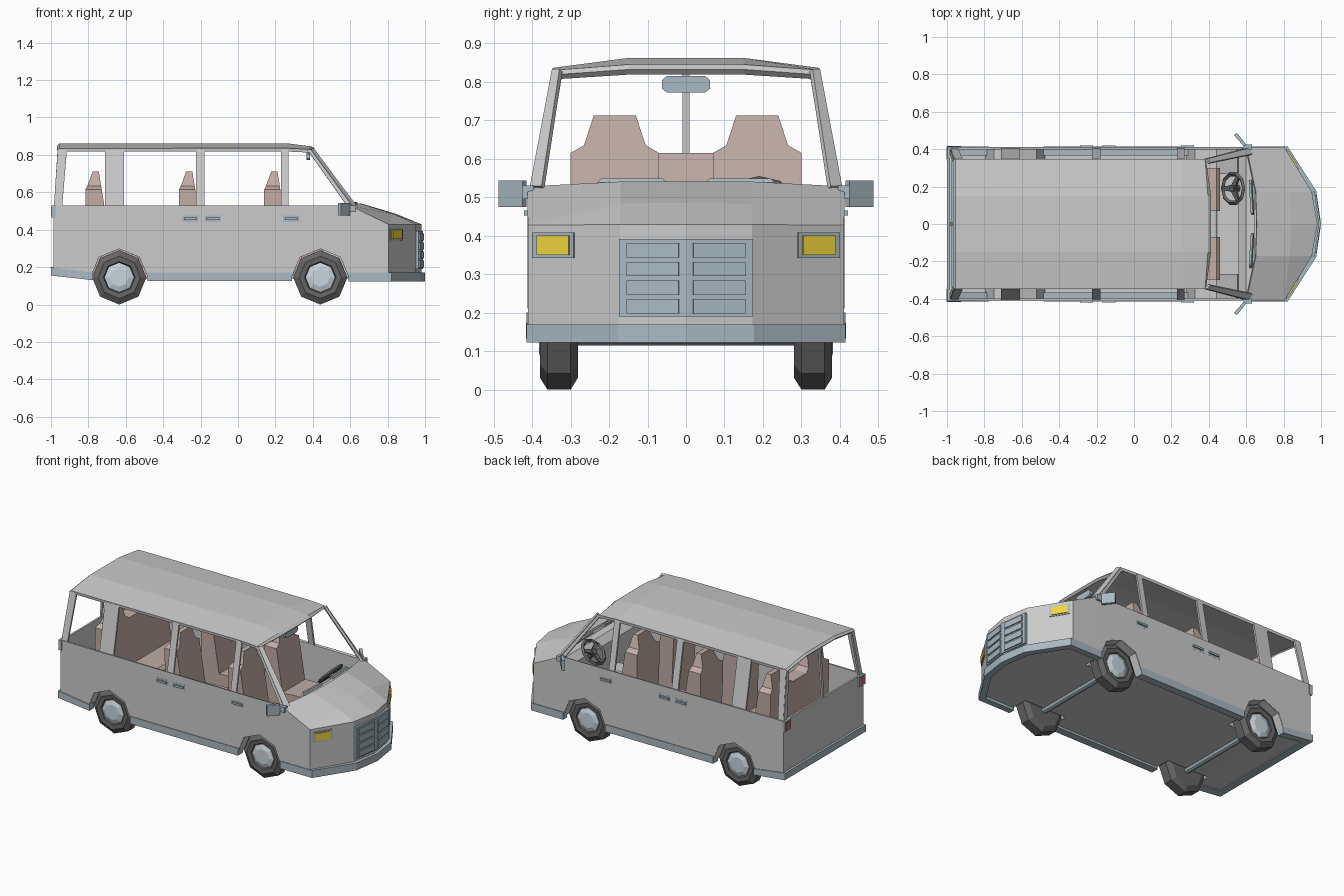
import bpy, bmesh, math
from mathutils import Vector, Matrix

if "Cube" in bpy.data.objects:
    bpy.data.objects.remove(bpy.data.objects["Cube"])


def material(name, r, g, b):
    m = bpy.data.materials.new(name)
    m.diffuse_color = (r, g, b, 1)
    m.use_nodes = True
    m.node_tree.nodes["Principled BSDF"].inputs["Base Color"].default_value = m.diffuse_color
    return m


TRIM = material("trim", .40, .49, .54)
TYRE = material("rubber", .13, .13, .13)
HUB = material("hub", .58, .67, .72)
SEAT = material("seat", .54, .42, .38)
LAMP = material("lamp", .90, .68, .05)
RED = material("tail", .50, .16, .13)


def build(name, verts, faces, mat=None, mirror=False, solid=0, offset=0):
    me = bpy.data.meshes.new(name)
    me.from_pydata([tuple(v) for v in verts], [], faces)
    bm = bmesh.new()
    bm.from_mesh(me)
    bmesh.ops.recalc_face_normals(bm, faces=bm.faces)
    bm.to_mesh(me)
    bm.free()
    ob = bpy.data.objects.new(name, me)
    bpy.context.collection.objects.link(ob)
    if mat:
        me.materials.append(mat)
    if mirror:
        mod = ob.modifiers.new("mirror", 'MIRROR')
        mod.use_axis = (False, True, False)
    if solid:
        mod = ob.modifiers.new("thickness", 'SOLIDIFY')
        mod.thickness, mod.offset = solid, offset
        mod.use_even_offset = True
    return ob


def prism(name, a, b, mat=None, mirror=False):
    """Solid between two matching polygons."""
    n = len(a)
    faces = [tuple(range(n)), tuple(range(2 * n - 1, n - 1, -1))]
    faces += [(i, (i + 1) % n, n + (i + 1) % n, n + i) for i in range(n)]
    return build(name, list(a) + list(b), faces, mat, mirror)


def box(name, lo, hi, mat=None, mirror=False):
    (x0, y0, z0), (x1, y1, z1) = lo, hi
    quad = [(x0, y0), (x1, y0), (x1, y1), (x0, y1)]
    return prism(name, [(x, y, z0) for x, y in quad], [(x, y, z1) for x, y in quad], mat, mirror)


def ribbon(name, pts, mat, solid, mirror=True):
    """Upright band through (x, y, z_low, z_high) points."""
    verts = [(x, y, z) for x, y, a, b in pts for z in (a, b)]
    faces = [(2 * i, 2 * i + 2, 2 * i + 3, 2 * i + 1) for i in range(len(pts) - 1)]
    return build(name, verts, faces, mat, mirror, solid)


def lathe(name, profile, cx, cz, mat, n=8):
    """Spin (radius, y) points round a crosswise axis."""
    verts, faces, m = [], [], len(profile)
    for k in range(n):
        a = math.tau * k / n
        verts += [(cx + r * math.cos(a), y, cz + r * math.sin(a)) for r, y in profile]
    for k in range(n):
        j = (k + 1) % n
        faces += [(k * m + i, j * m + i, j * m + i + 1, k * m + i + 1) for i in range(m - 1)]
    faces += [tuple(k * m for k in range(n)), tuple(k * m + m - 1 for k in range(n))]
    return build(name, verts, faces, mat, True)


# Lower body shell with floor and bonnet
wall = [(-.98, 0, .17, .53), (-.98, .403, .17, .53), (-.77, .405, .145, .53), (.6, .405, .145, .525),
        (.8, .405, .145, .425), (.945, .17, .145, .425), (.975, 0, .145, .425)]
V = [(x, y, z) for x, y, a, b in wall for z in (a, b)]
V += [(.65, .17, .535), (.655, 0, .535), (.83, .17, .478), (.84, 0, .48), (-.77, 0, .145)]
F = [(2 * i, 2 * i + 2, 2 * i + 3, 2 * i + 1) for i in range(6)]
F += [(7, 9, 16, 14), (14, 16, 17, 15), (9, 11, 16), (16, 11, 13, 17)]
F += [(0, 2, 4, 18), (4, 6, 8, 10, 12, 18)]
body = build("body_shell", V, F, None, True, .012)

WHEELS = {"rear": -.635, "front": .44}
CZ = .145
for label, cx in WHEELS.items():
    # Wheel arch cutter
    cut = lathe(label + "_arch_cutter", [(.155, .27), (.155, .46)], cx, CZ, None)
    cut.hide_render = True
    cut.hide_set(True)
    mod = body.modifiers.new("arch", 'BOOLEAN')
    mod.object, mod.operation, mod.solver = cut, 'DIFFERENCE', 'EXACT'
    # Wheel well
    arc = [(cx + .157 * math.cos(math.pi * k / 4), CZ + .157 * math.sin(math.pi * k / 4)) for k in range(5)]
    wv = [(x, .27, z) for x, z in arc] + [(x, .409, z) for x, z in arc]
    build(label + "_wheel_well", wv, [(i, i + 1, i + 6, i + 5) for i in range(4)] + [(0, 1, 2, 3, 4)],
          None, True, .008)
    # Tyre, hub and axle
    lathe(label + "_tyre", [(.08, .365), (.085, .377), (.113, .38), (.145, .36), (.145, .30), (.113, .28), (.06, .28)],
          cx, CZ, TYRE)
    lathe(label + "_hub", [(.05, .382), (.078, .372), (.078, .35)], cx, CZ, HUB)
    lathe(label + "_axle", [(.02, 0), (.02, .29)], cx, CZ - .01, TRIM)

# Sills and bumpers
ribbon("side_sill", [(-.485, .39, .125, .172), (.29, .39, .125, .172)], TRIM, .05)
ribbon("rear_bumper", [(-.775, .39, .13, .17), (-.975, .39, .155, .20), (-.975, 0, .155, .20)], TRIM, .05)
ribbon("front_bumper", [(.59, .395, .122, .17), (.81, .395, .122, .17), (.955, .17, .122, .17),
                        (.98, 0, .122, .17)], TRIM, .04)

# Roof, curved across and dipping to the windscreen
RY = [-.347, -.15, .15, .347]
roof_rows = [(-.968, -.968, .825, .85), (-.955, -.955, .835, .862), (.26, .26, .836, .862),
             (.38, .395, .83, .845), (.385, .412, .818, .832)]
RV = [(xc if abs(y) < .2 else xs, y, zc if abs(y) < .2 else zs) for xs, xc, zs, zc in roof_rows for y in RY]
RF = [(r * 4 + c, r * 4 + c + 1, r * 4 + c + 5, r * 4 + c + 4) for r in range(4) for c in range(3)]
build("roof", RV, RF, None, False, .018, -1)

# Window pillars
PILLARS = [(-.98, -.94, -.96, -.915), (-.71, -.61, -.71, -.61), (-.225, -.18, -.225, -.18), (.23, .27, .23, .27),
           (.585, .61, .37, .39)]
for i, (a, b, c, d) in enumerate(PILLARS):
    build(f"side_pillar_{i}", [(a, .398, .525), (b, .398, .525), (d, .341, .828), (c, .341, .828)],
          [(0, 1, 2, 3)], None, True, .012)
build("windscreen_pillar", [(.608, .402, .525), (.63, .372, .525), (.402, .325, .83), (.385, .345, .828)],
      [(0, 1, 2, 3)], None, True, .014)
build("rear_corner_pillar", [(-.978, .402, .525), (-.978, .37, .525), (-.958, .32, .83), (-.958, .345, .828)],
      [(0, 1, 2, 3)], None, True, .012)
build("rear_door_post", [(-.978, -.009, .525), (-.978, .009, .525), (-.958, .009, .84), (-.958, -.009, .84)],
      [(0, 1, 2, 3)], None, False, .012)

# Seats
def lean(z, f):
    return f - .16 * (z - .53)


def seat_back(name, f, outline, mirror):
    front = [(lean(z, f), y, z) for y, z in outline]
    rear = [(f - .085 if z < .5 else f - .1 if z < .62 else f - .09 if z < .65 else f - .062, y, z)
            for y, z in outline]
    prism(name, front, rear, SEAT, mirror)


OUT = [(.07, .17), (.30, .17), (.30, .53), (.30, .615), (.265, .635), (.24, .712), (.13, .712), (.105, .635),
       (.07, .615), (.07, .53)]
for row, f in (("front", .24), ("middle", -.215), ("rear", -.715)):
    seat_back(row + "_seat_back", f, OUT, True)
    inner = 0 if row == "rear" else .07
    side = [(f, .16), (f + .2, .16), (f + .22, .33), (f + .2, .35), (f, .34)]
    prism(row + "_seat_cushion", [(x, inner, z) for x, z in side], [(x, .30, z) for x, z in side], SEAT, True)
seat_back("rear_bench_middle", -.715, [(-.07, .17), (.07, .17), (.07, .53), (.07, .615), (-.07, .615), (-.07, .53)],
          False)

# Dashboard, wipers and inside mirror
side = [(.56, .30), (.56, .47), (.60, .51), (.645, .515), (.645, .30)]
prism("dashboard", [(x, -.385, z) for x, z in side], [(x, .385, z) for x, z in side])
prism("wiper", [(.628, .05, .535), (.642, .05, .535), (.636, .06, .549), (.624, .06, .549)],
      [(.618, .235, .533), (.632, .235, .533), (.626, .22, .549), (.614, .22, .549)], TRIM, True)
oval = [(-.05, .772), (.05, .772), (.062, .782), (.062, .805), (.05, .815), (-.05, .815), (-.062, .805), (-.062, .782)]
prism("inside_mirror", [(.365, y, z) for y, z in oval], [(.385, y, z) for y, z in oval], TRIM)

# Steering wheel: rim, spokes and column
tilt = Matrix.Translation((.53, .19, .49)) @ Matrix.Rotation(math.radians(-45), 4, 'Y')
N, rim, faces = 10, [], []
for k in range(N):
    a = math.tau * k / N
    for r, h in ((.092, 0), (.08, .011), (.068, 0), (.08, -.011)):
        rim.append(tilt @ Vector((r * math.cos(a), r * math.sin(a), h)))
    faces += [(4 * k + i, 4 * ((k + 1) % N) + i, 4 * ((k + 1) % N) + (i + 1) % 4, 4 * k + (i + 1) % 4)
              for i in range(4)]
build("steering_rim", rim, faces, TYRE)
for k in range(3):
    t = tilt @ Matrix.Rotation(math.tau * k / 3 + math.pi, 4, 'Z')
    sp = [(0, -.018), (.075, -.01), (.075, .01), (0, .018)]
    prism(f"steering_spoke_{k}", [t @ Vector((x, y, -.006)) for x, y in sp],
          [t @ Vector((x, y, .006)) for x, y in sp], TYRE)
hexa = [(.02 * math.cos(k * math.pi / 3), .02 * math.sin(k * math.pi / 3)) for k in range(6)]
prism("steering_column", [tilt @ Vector((x, y, -.12)) for x, y in hexa],
      [tilt @ Vector((x, y, .012)) for x, y in hexa], TYRE)

# Door handles
for i, x in enumerate((-.30, -.18, .24)):
    box(f"handle_plate_{i}", (x, .40, .44), (x + .09, .412, .477), TRIM, True)
    box(f"handle_bar_{i}", (x + .01, .40, .453), (x + .08, .421, .465), TRIM, True)

# Outside mirrors
quad = [(.535, .475), (.55, .487), (.60, .425), (.587, .415)]
prism("outside_mirror", [(x, y, .475) for x, y in quad], [(x, y, .543) for x, y in quad], TRIM, True)
box("mirror_bracket", (.585, .395, .495), (.63, .425, .53), TRIM, True)

# Headlights on the slanted corners
def nose_x(y, out):
    return .8 + (.405 - y) * .617 + out


for name, y0, y1, z0, z1, out, mat in (("headlight_frame", .288, .397, .342, .408, .004, TRIM),
                                       ("headlight_lens", .302, .385, .35, .4, .01, LAMP)):
    ribbon(name, [(nose_x(y0, out), y0, z0, z1), (nose_x(y1, out), y1, z0, z1)], mat, .014)

# Grille
ribbon("grille_panel", [(.955, .172, .19, .392), (.978, 0, .19, .392)], TRIM, .022)
for i in range(4):
    z = .198 + i * .0485
    ribbon(f"grille_slat_{i}", [(.968, .153, z, z + .037), (.986, .018, z, z + .037)], TRIM, .016)

# Tail lights
box("tail_light_frame", (-.998, .35, .465), (-.975, .412, .53), TRIM, True)
box("tail_light_lens", (-1.0, .36, .473), (-.985, .405, .522), RED, True)
